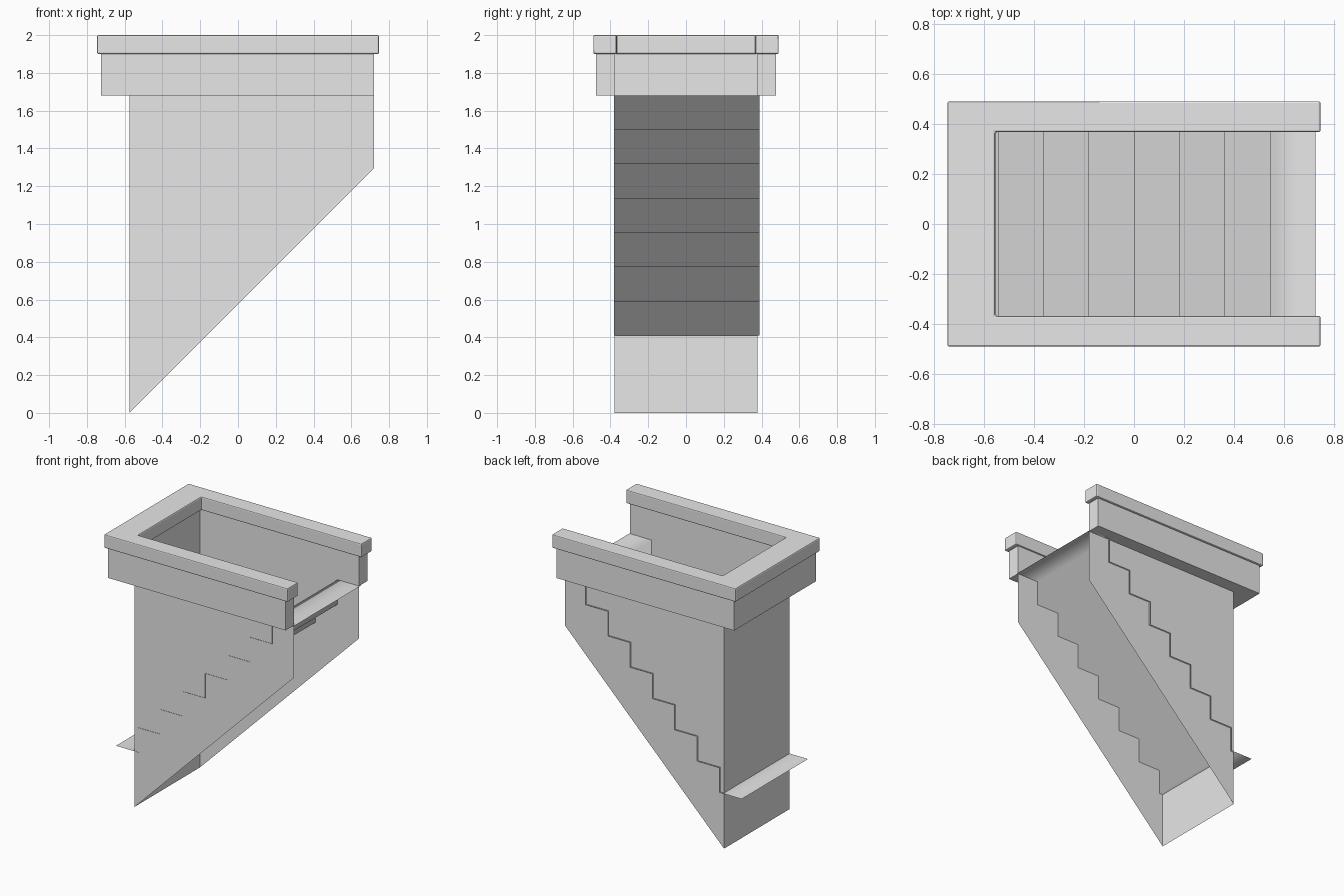
import bpy, bmesh

if "Cube" in bpy.data.objects:
    bpy.data.objects.remove(bpy.data.objects["Cube"])

# One plain grey for the whole stairwell
grey = bpy.data.materials.new("concrete_grey")
grey.diffuse_color = (0.8, 0.8, 0.8, 1)
grey.use_nodes = True
grey.node_tree.nodes["Principled BSDF"].inputs["Base Color"].default_value = grey.diffuse_color


def make_object(name, verts, faces):
    mesh = bpy.data.meshes.new(name)
    mesh.from_pydata(verts, [], faces)
    mesh.materials.append(grey)
    obj = bpy.data.objects.new(name, mesh)
    bpy.context.collection.objects.link(obj)
    return obj


def u_frame(name, x0, x1, inner_x, y_out, y_in, z0, z1):
    """U-shaped kerb, open towards +x."""
    plan = [(x1, -y_out), (x1, -y_in), (inner_x, -y_in), (inner_x, y_in),
            (x1, y_in), (x1, y_out), (x0, y_out), (x0, -y_out)]
    n = len(plan)
    verts = [(x, y, z) for z in (z0, z1) for x, y in plan]
    # top and bottom split into three mitred strips
    strips = [(0, 1, 2, 7), (7, 2, 3, 6), (6, 3, 4, 5)]
    faces = strips + [tuple(i + n for i in s) for s in strips]
    faces += [(i, (i + 1) % n, (i + 1) % n + n, i + n) for i in range(n)]
    obj = make_object(name, verts, faces)
    bm = bmesh.new()
    bm.from_mesh(obj.data)
    bmesh.ops.recalc_face_normals(bm, faces=bm.faces)
    bm.to_mesh(obj.data)
    bm.free()
    return obj


# Shaft walls: two thin sloping sides and the tall end wall
XL, XR, YW, ZT = -0.575, 0.72, 0.379, 1.68
side = [(XL, 0), (XR, 1.295), (XR, ZT), (XL, ZT)]
make_object("front_wall", [(x, -YW, z) for x, z in side], [(0, 1, 2, 3)])
make_object("back_wall", [(x, YW, z) for x, z in side], [(3, 2, 1, 0)])
make_object("end_wall", [(XL, YW, 0), (XL, -YW, 0), (XL, -YW, ZT), (XL, YW, ZT)],
            [(0, 1, 2, 3)])

# Kerb band and overhanging capstone with softened edges
u_frame("kerb_band", -0.725, XR, XL, 0.476, YW, ZT, 1.9)
cap = u_frame("capstone", -0.747, 0.747, -0.555, 0.491, 0.368, 1.9, 2.0)
bevel = cap.modifiers.new("soft_edges", 'BEVEL')
bevel.width = 0.008
bevel.segments = 2
bevel.limit_method = 'ANGLE'

# Staircase: one smooth-shaded folded sheet, eight treads and seven risers
RUN, RISE, STEPS = 0.1815, 0.1815, 8
path = []
for i in range(STEPS):
    x, z = -0.726 + i * RUN, 0.409 + i * RISE
    path += [(x, z), (x + RUN, z)]
verts = [(x, y, z) for x, z in path for y in (-0.381, 0.39)]
faces = [(2 * i, 2 * i + 2, 2 * i + 3, 2 * i + 1) for i in range(len(path) - 1)]
stairs = make_object("stairs", verts, faces)
for poly in stairs.data.polygons:
    poly.use_smooth = True
